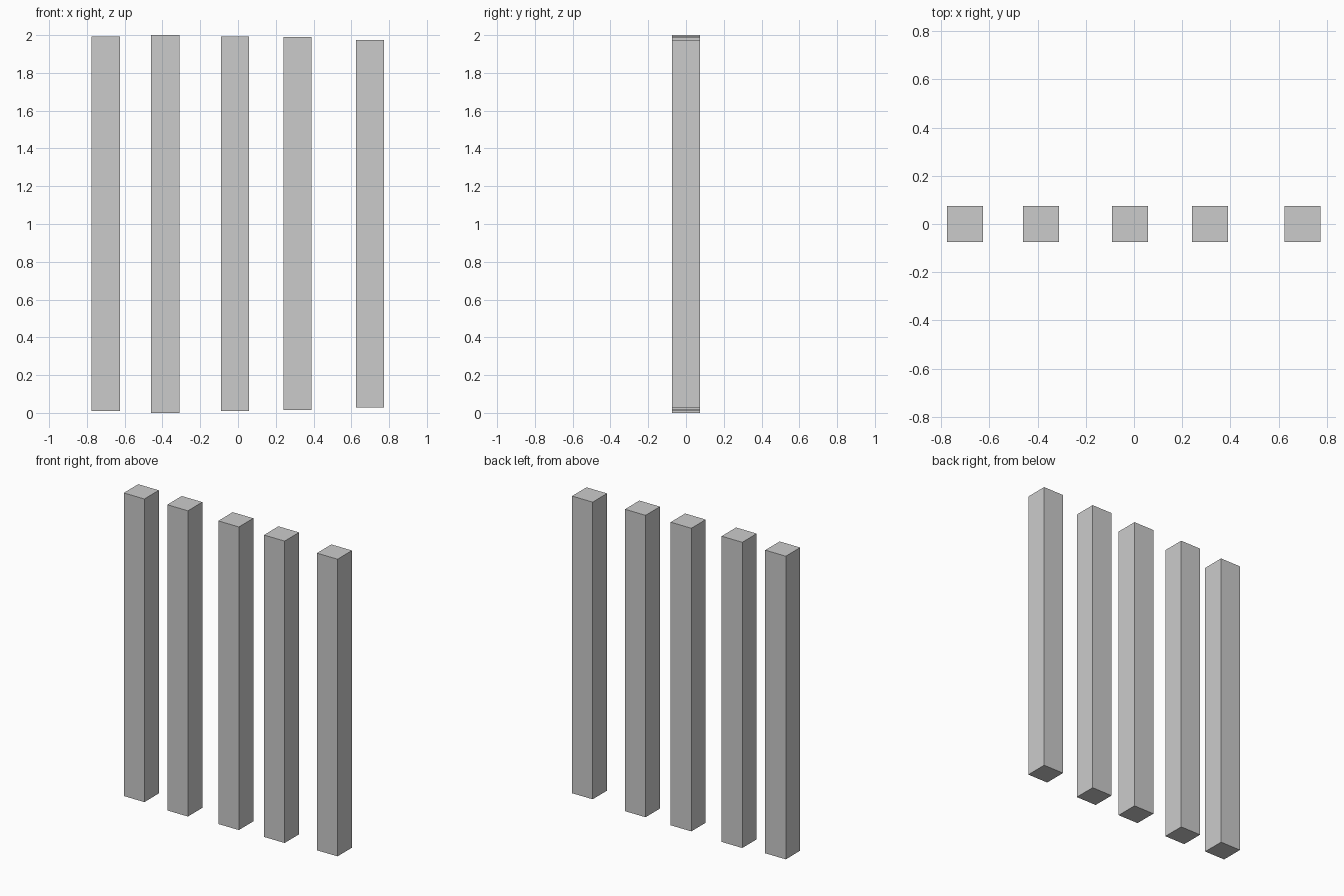
import bpy

if "Cube" in bpy.data.objects:
    bpy.data.objects.remove(bpy.data.objects["Cube"])

WIDTH = 0.149

# Row of square posts: centre x, bottom z, top z
posts = [
    (-0.700, 0.010, 1.993),
    (-0.385, 0.000, 2.000),
    (-0.016, 0.010, 1.993),
    (0.315, 0.014, 1.989),
    (0.698, 0.029, 1.973),
]


def add_post(name, x, bottom, top):
    bpy.ops.mesh.primitive_cube_add(size=1, location=(x, 0, (bottom + top) / 2))
    post = bpy.context.object
    post.name = name
    post.scale = (WIDTH, WIDTH, top - bottom)
    bpy.ops.object.transform_apply(location=False, rotation=False, scale=True)


for i, (x, bottom, top) in enumerate(posts, 1):
    add_post(f"post_{i}", x, bottom, top)
